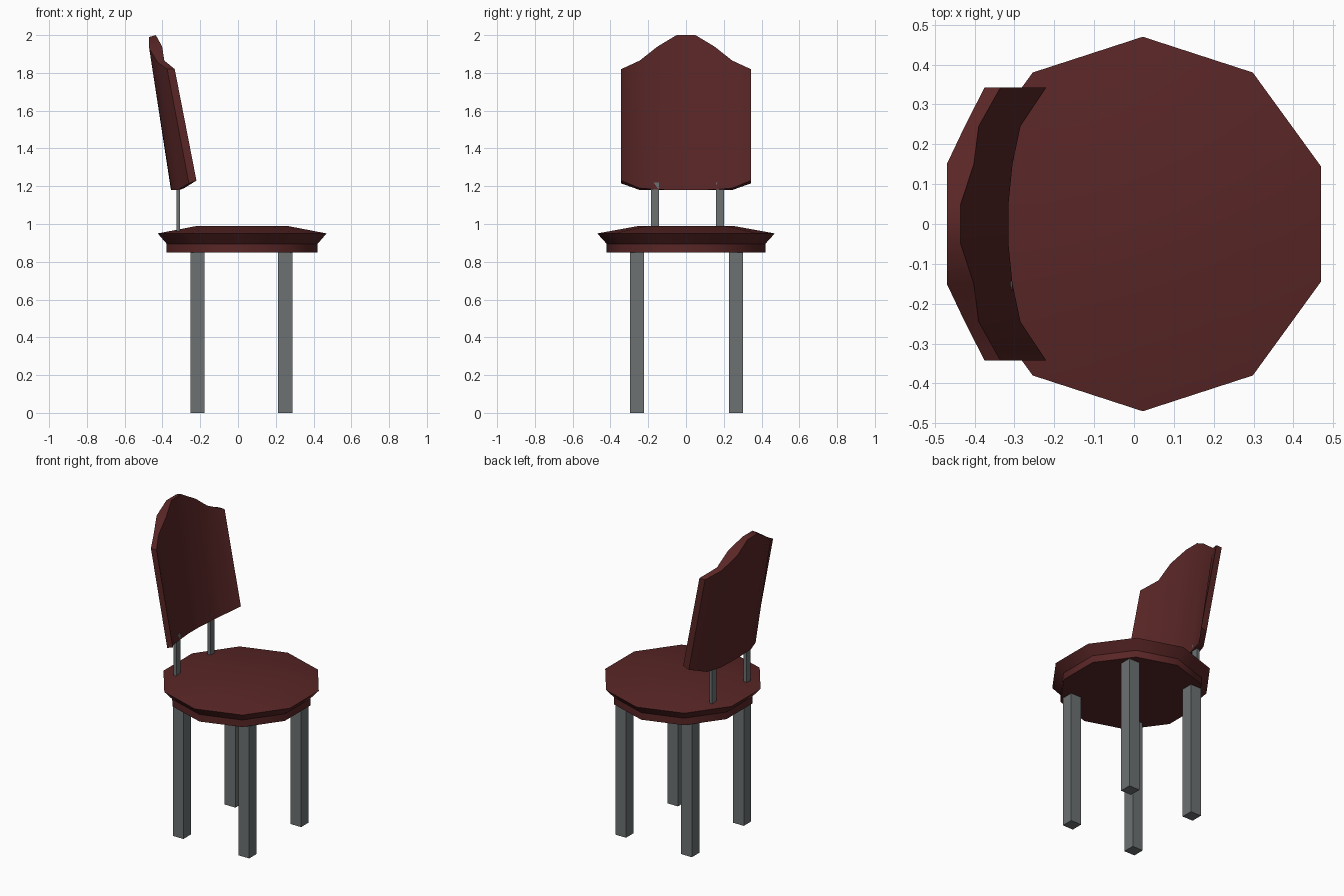
import bpy, bmesh, math
from mathutils import Vector

if "Cube" in bpy.data.objects:
    bpy.data.objects.remove(bpy.data.objects["Cube"])


def material(name, rgb):
    m = bpy.data.materials.new(name)
    m.diffuse_color = (*rgb, 1)
    m.use_nodes = True
    m.node_tree.nodes["Principled BSDF"].inputs["Base Color"].default_value = m.diffuse_color
    return m


RED = material("dark red leather", (0.1, 0.019, 0.019))
GREY = material("grey metal", (0.15, 0.165, 0.17))


def make(name, bm, mat, smooth=None):
    bmesh.ops.recalc_face_normals(bm, faces=bm.faces)
    me = bpy.data.meshes.new(name)
    bm.to_mesh(me)
    bm.free()
    me.materials.append(mat)
    ob = bpy.data.objects.new(name, me)
    bpy.context.collection.objects.link(ob)
    if smooth:
        bpy.ops.object.select_all(action='DESELECT')
        ob.select_set(True)
        bpy.context.view_layer.objects.active = ob
        bpy.ops.object.shade_smooth_by_angle(angle=math.radians(smooth))
    return ob


def box(name, x, y, z0, z1, sx, sy):
    bm = bmesh.new()
    bmesh.ops.create_cube(bm, size=1)
    for v in bm.verts:
        v.co = Vector((x + v.co.x * sx, y + v.co.y * sy,
                       (z0 + z1) / 2 + v.co.z * (z1 - z0)))
    make(name, bm, GREY)


# seat: ten-sided cushion lofted through a radius/height profile
bm = bmesh.new()
rings = []
for r, z in [(0.42, 0.85), (0.42, 0.895), (0.47, 0.95), (0.25, 0.99)]:
    rings.append([bm.verts.new((0.022 + r * math.cos(math.radians(18 + 36 * i)),
                                r * math.sin(math.radians(18 + 36 * i)), z))
                  for i in range(10)])
for a, b in zip(rings, rings[1:]):
    for i in range(10):
        j = (i + 1) % 10
        bm.faces.new((a[i], a[j], b[j], b[i]))
bm.faces.new(rings[0])
bm.faces.new(rings[-1])
make("seat", bm, RED, 40)

# four square legs
for xn, x in (("rear", -0.215), ("front", 0.25)):
    for yn, y in (("left", 0.264), ("right", -0.26)):
        box(f"{xn}_{yn}_leg", x, y, 0, 0.86, 0.075, 0.075)

# two flat posts carrying the backrest
for yn, y in (("left", 0.18), ("right", -0.164)):
    box(f"{yn}_back_post", -0.316, y, 0.955, 1.22, 0.02, 0.042)

# backrest: curved, leaning panel; each half column gives
# y, front top, front bottom, back bottom, back top as (x, z)
half = [
    (0.05, (-0.435, 2.0), (-0.315, 1.18), (-0.355, 1.18), (-0.47, 1.99)),
    (0.15, (-0.402, 1.94), (-0.305, 1.182), (-0.352, 1.18), (-0.47, 1.93)),
    (0.245, (-0.39, 1.865), (-0.285, 1.19), (-0.32, 1.18), (-0.425, 1.855)),
    (0.343, (-0.335, 1.82), (-0.22, 1.23), (-0.26, 1.215), (-0.375, 1.82)),
]
cols = [(-c[0],) + c[1:] for c in reversed(half)] + half
bm = bmesh.new()
loops = [[bm.verts.new((x, c[0], z)) for x, z in c[1:]] for c in cols]
for a, b in zip(loops, loops[1:]):
    for i in range(4):
        j = (i + 1) % 4
        bm.faces.new((a[i], a[j], b[j], b[i]))
bm.faces.new(loops[0])
bm.faces.new(loops[-1])
make("backrest", bm, RED, 45)
